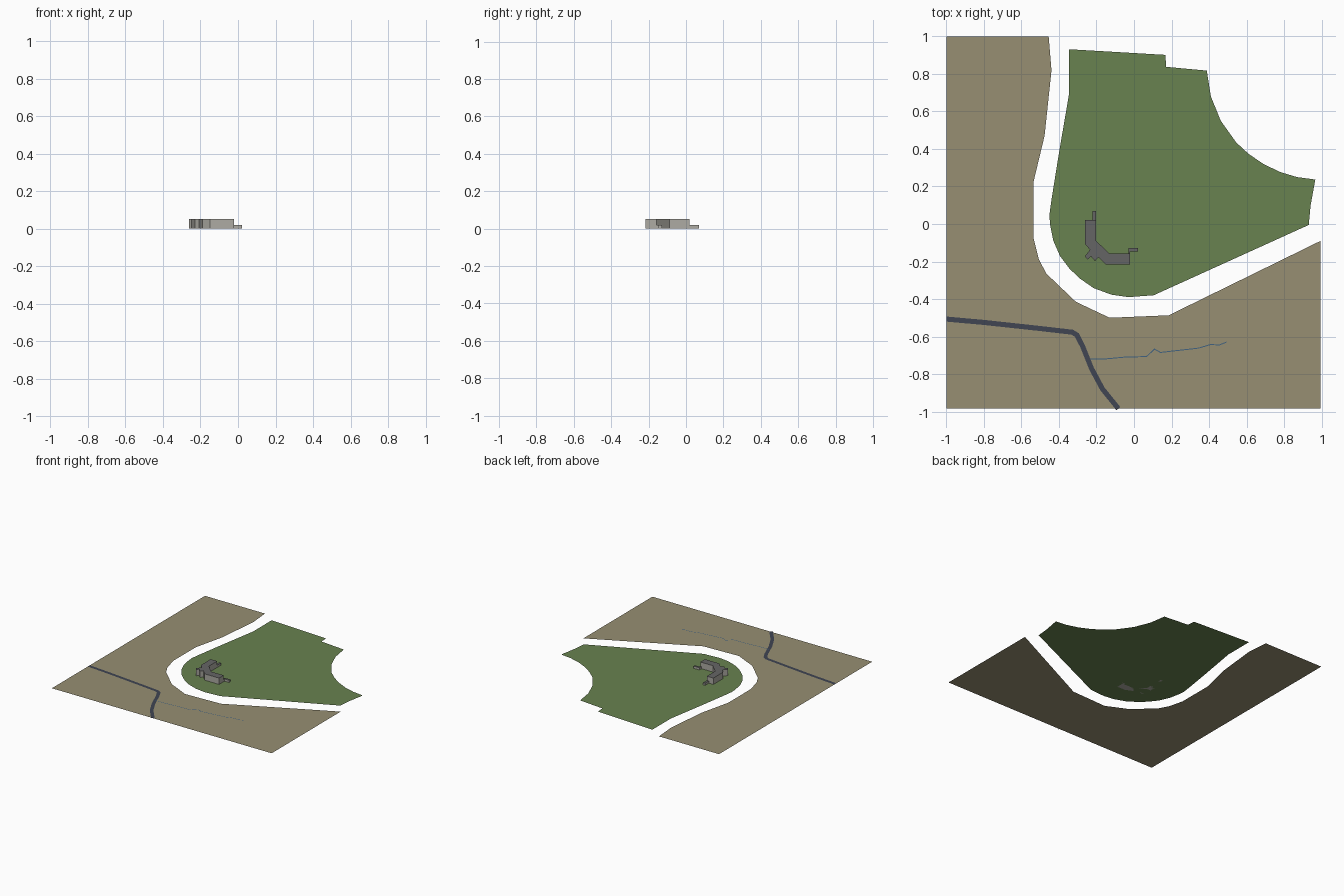
import bpy, bmesh
from mathutils import Vector

if "Cube" in bpy.data.objects:
    bpy.data.objects.remove(bpy.data.objects["Cube"])


def material(name, rgb):
    m = bpy.data.materials.new(name)
    m.diffuse_color = (*rgb, 1)
    m.use_nodes = True
    m.node_tree.nodes["Principled BSDF"].inputs["Base Color"].default_value = m.diffuse_color
    return m


EARTH = material("earth", (0.31, 0.275, 0.17))
GRASS = material("grass", (0.14, 0.225, 0.08))
ROAD = material("road", (0.05, 0.058, 0.085))
WATER = material("water", (0.05, 0.12, 0.22))
WALL = material("wall", (0.42, 0.41, 0.37))
ROOF = material("roof", (0.13, 0.13, 0.13))


def add_object(name, bm, *mats):
    me = bpy.data.meshes.new(name)
    bm.to_mesh(me)
    bm.free()
    for m in mats:
        me.materials.append(m)
    ob = bpy.data.objects.new(name, me)
    bpy.context.collection.objects.link(ob)
    return ob


def flat(name, outline, z, mat):
    """Single-sided flat sheet from an outline, facing up."""
    bm = bmesh.new()
    f = bm.faces.new([bm.verts.new((x, y, z)) for x, y in outline])
    f.normal_update()
    if f.normal.z < 0:
        f.normal_flip()
    bmesh.ops.triangulate(bm, faces=bm.faces[:])
    return add_object(name, bm, mat)


def ribbon(name, path, width, z, mat):
    """Flat strip of constant width following a path."""
    pts = [Vector(p) for p in path]
    left, right = [], []
    for i, p in enumerate(pts):
        a = (p - pts[i - 1]).normalized() if i else None
        b = (pts[i + 1] - p).normalized() if i < len(pts) - 1 else None
        t = ((a or b) + (b or a)).normalized()
        n = Vector((-t.y, t.x)) * width / 2 / max(0.5, t.dot(a or b))
        left.append(p + n)
        right.append(p - n)
    bm = bmesh.new()
    L = [bm.verts.new((v.x, v.y, z)) for v in left]
    R = [bm.verts.new((v.x, v.y, z)) for v in right]
    for i in range(len(pts) - 1):
        bm.faces.new((R[i], R[i + 1], L[i + 1], L[i]))
    return add_object(name, bm, mat)


def block(name, outline, height):
    """Extruded footprint with pale walls and a dark flat roof."""
    bm = bmesh.new()
    f = bm.faces.new([bm.verts.new((x, y, 0)) for x, y in outline])
    ext = bmesh.ops.extrude_face_region(bm, geom=[f])
    top = [v for v in ext["geom"] if isinstance(v, bmesh.types.BMVert)]
    bmesh.ops.translate(bm, vec=(0, 0, height), verts=top)
    if not any(g.calc_center_median().z == 0 for g in bm.faces):
        bm.faces.new([v for v in bm.verts if v.co.z == 0])
    bmesh.ops.recalc_face_normals(bm, faces=bm.faces[:])
    for g in bm.faces:
        g.material_index = 1 if g.normal.z > 0.5 else 0
    return add_object(name, bm, WALL, ROOF)


def rect(x0, x1, y0, y1):
    return [(x0, y0), (x1, y0), (x1, y1), (x0, y1)]


# outer land wrapping around the bend
flat("outer_land", [
    (-1, 1), (-0.455, 1), (-0.44, 0.82), (-0.477, 0.47), (-0.537, 0.22),
    (-0.537, -0.07), (-0.507, -0.19), (-0.467, -0.265), (-0.31, -0.415),
    (-0.13, -0.5), (0.185, -0.487), (0.995, -0.09), (0.995, -0.985), (-1, -0.985)],
    0, EARTH)

# inner lawn
flat("lawn", [
    (-0.347, 0.932), (0.167, 0.902), (0.172, 0.838), (0.388, 0.818), (0.41, 0.68),
    (0.463, 0.55), (0.545, 0.435), (0.61, 0.375), (0.69, 0.32), (0.78, 0.277),
    (0.87, 0.25), (0.967, 0.237), (0.942, 0.1), (0.932, -0.005), (0.105, -0.38),
    (-0.03, -0.39), (-0.12, -0.377), (-0.215, -0.342), (-0.29, -0.29),
    (-0.345, -0.237), (-0.395, -0.17), (-0.43, -0.09), (-0.448, 0), (-0.451, 0.05),
    (-0.44, 0.13), (-0.4, 0.38), (-0.347, 0.69)], 0, GRASS)

# dark road and thin stream branching from it
ribbon("road", [
    (-1, -0.507), (-0.8, -0.525), (-0.504, -0.557), (-0.33, -0.577), (-0.305, -0.592),
    (-0.275, -0.65), (-0.227, -0.77), (-0.168, -0.88), (-0.083, -0.985)],
    0.027, 0.001, ROAD)
ribbon("stream", [
    (-0.25, -0.72), (-0.157, -0.72), (-0.05, -0.71), (0.067, -0.707), (0.109, -0.667),
    (0.141, -0.685), (0.344, -0.662), (0.408, -0.643), (0.456, -0.645), (0.493, -0.63)],
    0.005, 0.001, WATER)

# bent main building with notched corner bays
block("main_building", [
    (-0.262, 0.02), (-0.262, -0.105), (-0.235, -0.138), (-0.262, -0.172),
    (-0.247, -0.19), (-0.23, -0.172), (-0.208, -0.198), (-0.19, -0.177),
    (-0.15, -0.217), (-0.02, -0.217), (-0.02, -0.157), (-0.133, -0.157),
    (-0.203, -0.088), (-0.203, 0.02)], 0.052)

# low annexes at the wing ends
block("north_annex", rect(-0.221, -0.203, 0.02, 0.07), 0.018)
block("east_annex", [
    (-0.03, -0.157), (-0.02, -0.157), (-0.02, -0.147), (0.021, -0.147),
    (0.021, -0.129), (-0.03, -0.129)], 0.018)
